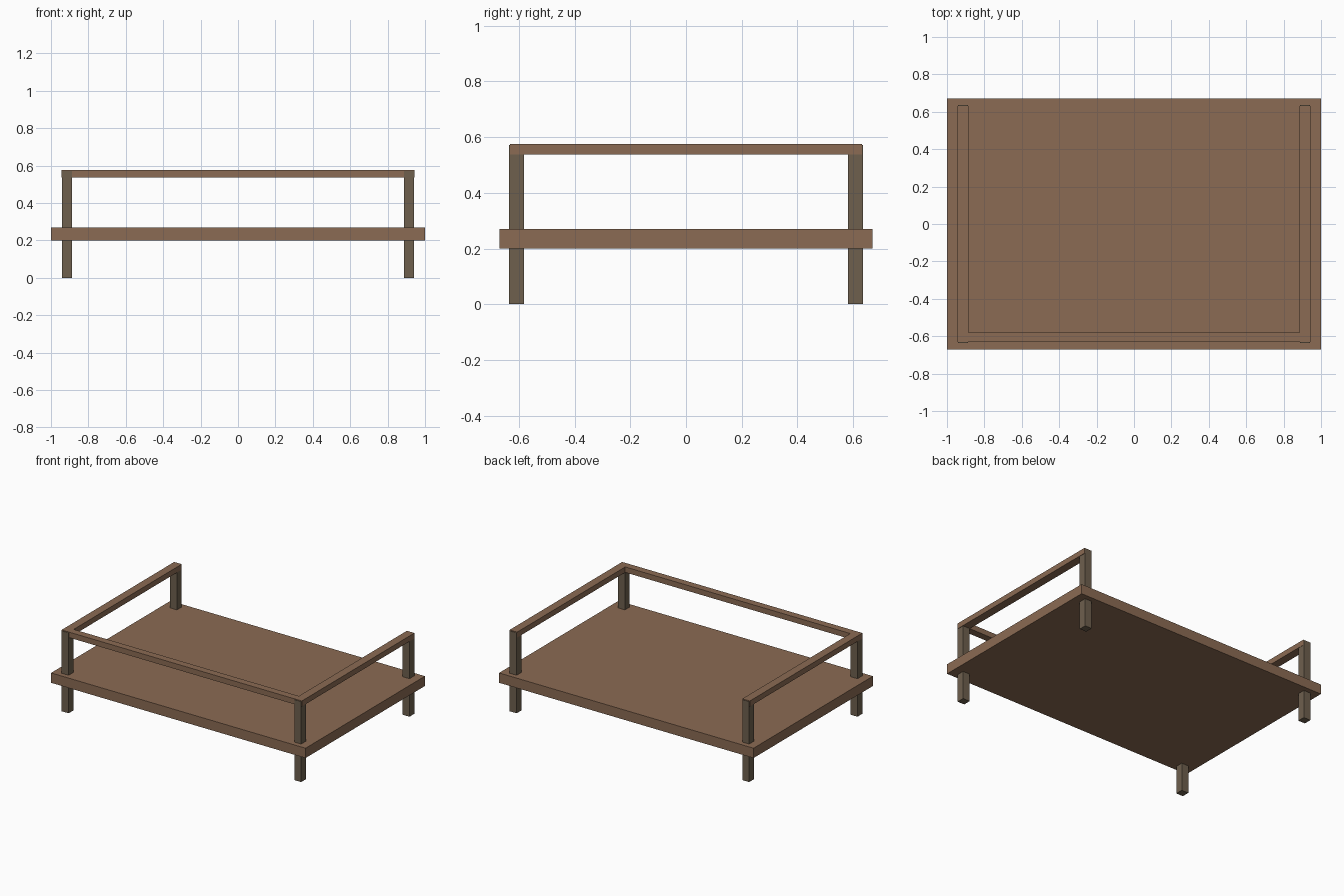
import bpy
import bmesh

default = bpy.data.objects.get("Cube")
if default:
    bpy.data.objects.remove(default, do_unlink=True)


def make_material(name, colour):
    mat = bpy.data.materials.new(name)
    mat.use_nodes = True
    mat.diffuse_color = colour
    mat.node_tree.nodes["Principled BSDF"].inputs["Base Color"].default_value = colour
    return mat


def make_object(name, bm, mat):
    bmesh.ops.recalc_face_normals(bm, faces=bm.faces)
    mesh = bpy.data.meshes.new(name)
    bm.to_mesh(mesh)
    bm.free()
    mesh.materials.append(mat)
    obj = bpy.data.objects.new(name, mesh)
    bpy.context.collection.objects.link(obj)
    return obj


def box(name, low, high, mat):
    bm = bmesh.new()
    bmesh.ops.create_cube(bm, size=1)
    for v in bm.verts:
        v.co = [h if c > 0 else l for c, l, h in zip(v.co, low, high)]
    return make_object(name, bm, mat)


def extruded_outline(name, outline, bottom, top, mat):
    bm = bmesh.new()
    face = bm.faces.new([bm.verts.new((x, y, bottom)) for x, y in outline])
    result = bmesh.ops.extrude_face_region(bm, geom=[face])
    for item in result["geom"]:
        if isinstance(item, bmesh.types.BMVert):
            item.co.z = top
    return make_object(name, bm, mat)


wood = make_material("warm brown wood", (0.258, 0.147, 0.087, 1))
post_wood = make_material("grey brown wood", (0.156, 0.117, 0.076, 1))

# Flat platform
box("platform", (-1, -0.67, 0.2), (1, 0.67, 0.27), wood)

# Four corner posts passing through the platform
for side, sx in (("left", 1), ("right", -1)):
    for end, sy in (("front", -1), ("back", 1)):
        xs = sorted((sx * 0.887, sx * 0.941))
        ys = sorted((sy * 0.581, sy * 0.635))
        box(f"{end}_{side}_post", (xs[0], ys[0], 0), (xs[1], ys[1], 0.571), post_wood)

# U-shaped guard rail along the front and both sides, open at the back
half = [(0.885, -0.581), (0.885, 0.632), (0.944, 0.632), (0.944, -0.632)]
outline = half + [(-x, y) for x, y in reversed(half)]
extruded_outline("guard_rail", outline, 0.537, 0.576, wood)
